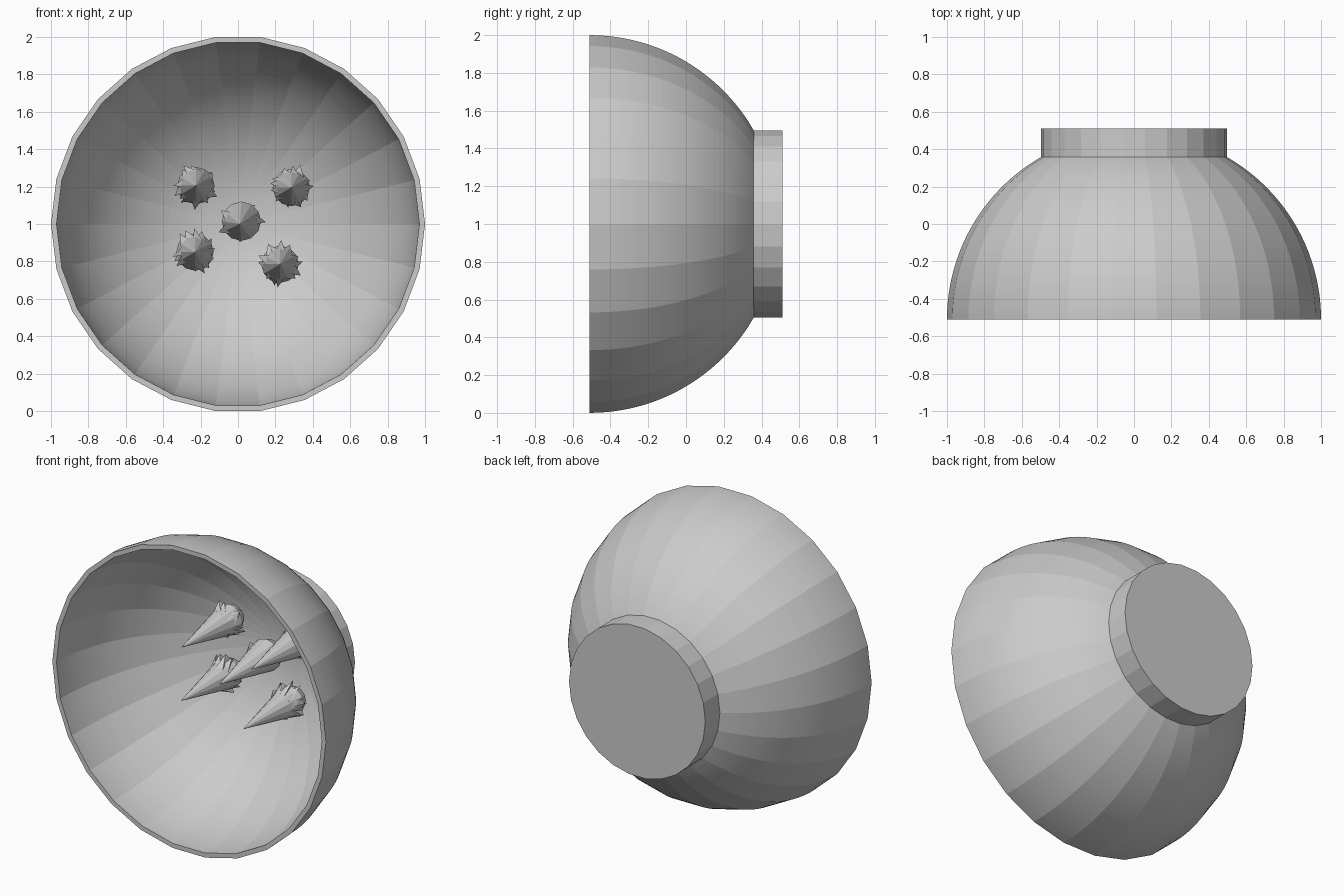
import bpy, math, random
from mathutils import Vector

if "Cube" in bpy.data.objects:
    bpy.data.objects.remove(bpy.data.objects["Cube"])

SIDES = 26
CZ = 1.0            # height of the bowl axis
RIM_Y = -0.51
random.seed(4)


def make_object(name, verts, faces):
    mesh = bpy.data.meshes.new(name)
    mesh.from_pydata(verts, [], faces)
    mesh.validate()
    obj = bpy.data.objects.new(name, mesh)
    bpy.context.collection.objects.link(obj)
    return obj


def lathe(name, profile, stretch=1.0):
    """Turn (radius, y) points around the bowl axis; radius 0 makes a pole."""
    verts, faces, rings = [], [], []
    for r, y in profile:
        start = len(verts)
        count = 1 if r < 1e-6 else SIDES
        for i in range(count):
            a = 2 * math.pi * i / SIDES
            verts.append((r * math.cos(a), y, CZ + stretch * r * math.sin(a)))
        rings.append([start + (i % count) for i in range(SIDES)])
    for a, b in zip(rings, rings[1:]):
        for i in range(SIDES):
            j = (i + 1) % SIDES
            faces.append(list(dict.fromkeys((a[i], b[i], b[j], a[j]))))
    return make_object(name, verts, faces)


def arc(radius, start, end, steps):
    """Sphere profile between two angles measured from the rim."""
    pts = []
    for k in range(steps + 1):
        t = start + (end - start) * k / steps
        r = radius * math.cos(t)
        pts.append((0 if r < 1e-6 else r, RIM_Y + radius * math.sin(t)))
    return pts


def spike(name, tip, base, radius, frill):
    """Cone from a front tip to a rounded base, with a ragged leafy collar."""
    n = 12
    tip, base = Vector(tip), Vector(base)
    back = Vector((0, 1, 0))

    def around(a, r):
        return Vector((math.cos(a) * r, 0, math.sin(a) * r))

    verts = [tip, base + back * 0.03]
    for i in range(n):
        a = 2 * math.pi * i / n
        verts += [base - back * 0.04 + around(a, radius), base + back * 0.02 + around(a, radius * 0.75)]
    faces = []
    for i in range(n):
        p, q = 2 + 2 * i, 2 + 2 * ((i + 1) % n)
        faces += [(0, p, q), (p, p + 1, q + 1, q), (1, q + 1, p + 1)]
    # leaves: wide at the root, pointed and swept sideways at the base
    for i in range(frill):
        a = 2 * math.pi * (i + random.uniform(-0.3, 0.3)) / frill
        t = random.uniform(0.68, 0.82)
        mid = tip.lerp(base, t)
        left = mid + around(a - 0.35, radius * t * 1.06)
        right = mid + around(a + 0.35, radius * t * 1.06)
        end = base - back * random.uniform(0.0, 0.06) + around(
            a + random.uniform(-0.35, 0.35), radius * random.uniform(1.06, 1.3))
        inner = base - back * 0.02 + around(a, radius * 0.8)
        s = len(verts)
        verts += [left, right, end, inner]
        faces += [(s, s + 2, s + 1), (s, s + 3, s + 2), (s + 1, s + 2, s + 3), (s, s + 1, s + 3)]
    return make_object(name, verts, faces)


# Bowl shell: closed outer dome, flat rim, full inner hollow
outer = arc(1.0, math.pi / 2, 0, 48)
inner = arc(0.97, 0, math.pi / 2, 48)
lathe("bowl", outer + inner, 1.007)

# Foot ring closed at the back
lathe("foot", [(0.498, 0.355), (0.498, 0.51), (0, 0.51)])

# Spikes standing inside the bowl
spots = [(-0.225, 1.205), (0.285, 1.195), (-0.23, 0.85), (0.225, 0.785)]
for i, (x, z) in enumerate(spots):
    spike("spike_%d" % (i + 1), (x, -0.27, z), (x, 0.26, z), 0.1, 13)
spike("spike_centre", (0.01, -0.21, 1.0), (0.018, 0.31, 1.015), 0.105, 5)
